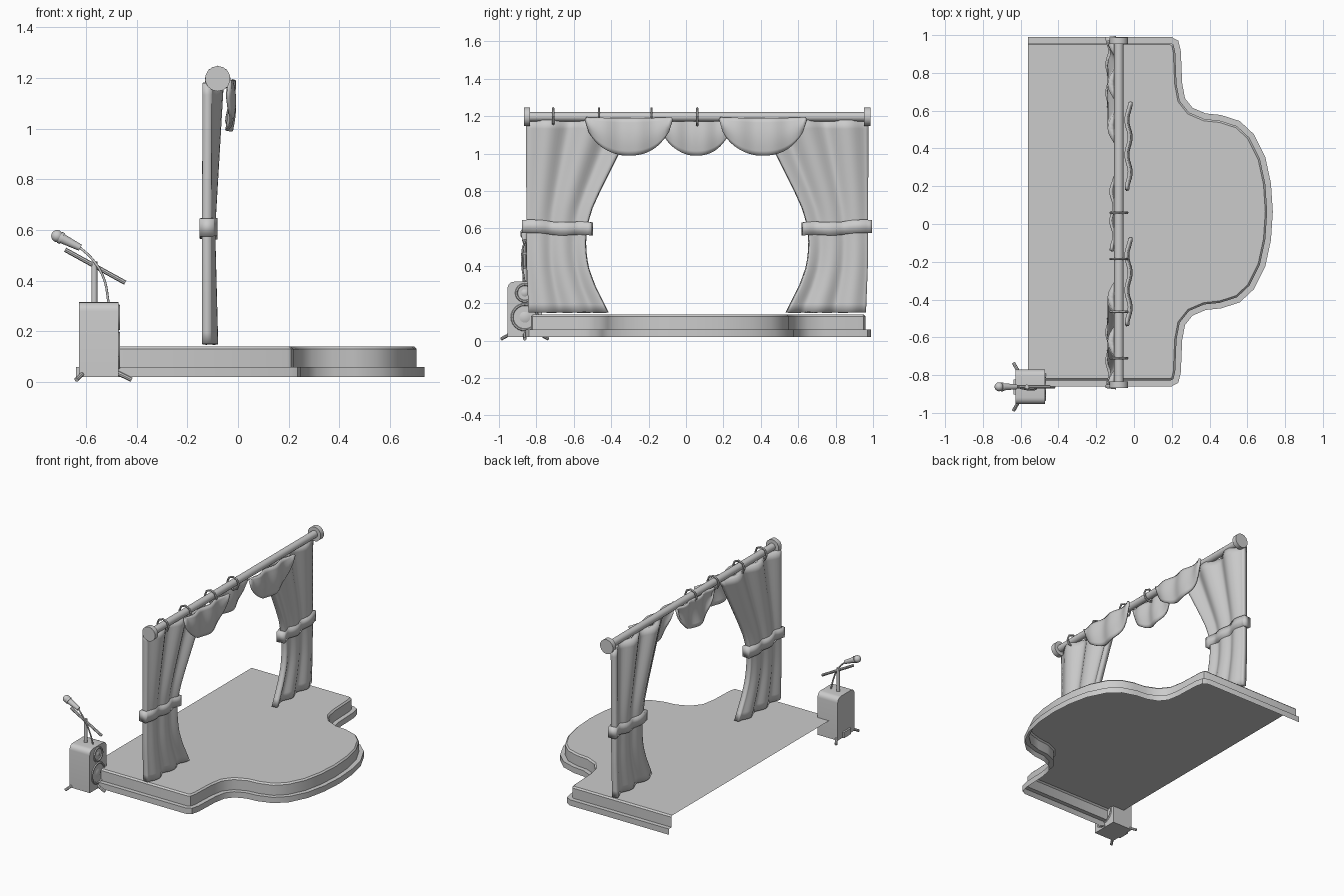
import bpy, bmesh, math
from mathutils import Vector

if "Cube" in bpy.data.objects:
    bpy.data.objects.remove(bpy.data.objects["Cube"])

CY = 0.06          # the stage set is symmetric about this y
ROD_X, ROD_Z = -0.08, 1.197


def smooth(o, angle=35):
    bpy.ops.object.select_all(action='DESELECT')
    o.select_set(True)
    bpy.context.view_layer.objects.active = o
    bpy.ops.object.shade_smooth_by_angle(angle=math.radians(angle))
    return o


def mesh_object(name, verts, faces, angle=35):
    me = bpy.data.meshes.new(name)
    me.from_pydata(verts, [], faces)
    bm = bmesh.new()
    bm.from_mesh(me)
    bmesh.ops.recalc_face_normals(bm, faces=bm.faces)
    bm.to_mesh(me)
    bm.free()
    o = bpy.data.objects.new(name, me)
    bpy.context.collection.objects.link(o)
    return smooth(o, angle)


def sheet(name, fn, nu, nv, thick):
    """Grid of fn(u, v) points, thickened evenly to both sides."""
    verts = [fn(i / nu, j / nv) for j in range(nv + 1) for i in range(nu + 1)]
    w = nu + 1
    faces = [(j * w + i, j * w + i + 1, (j + 1) * w + i + 1, (j + 1) * w + i)
             for j in range(nv) for i in range(nu)]
    o = mesh_object(name, verts, faces, 50)
    m = o.modifiers.new("thickness", 'SOLIDIFY')
    m.thickness, m.offset = thick, 0
    return o


def rod(name, a, b, r1, r2=None, sides=12):
    a, b = Vector(a), Vector(b)
    bpy.ops.mesh.primitive_cone_add(vertices=sides, radius1=r1, radius2=r1 if r2 is None else r2,
                                    depth=(b - a).length, location=(a + b) / 2)
    o = bpy.context.object
    o.rotation_euler = (b - a).to_track_quat('Z', 'Y').to_euler()
    o.name = name
    return smooth(o)


def torus(name, loc, rot, R, r, n, m):
    bpy.ops.mesh.primitive_torus_add(location=loc, rotation=rot, major_radius=R, minor_radius=r,
                                     major_segments=n, minor_segments=m)
    bpy.context.object.name = name
    return smooth(bpy.context.object)


def lerp_keys(keys, z):
    for (z0, a), (z1, b) in zip(keys, keys[1:]):
        if z <= z1:
            t = max(0, (z - z0) / (z1 - z0))
            return a + (b - a) * t
    return keys[-1][1]


# Stage: stepped shell, open below and at the back
half = [(0.735, 0), (0.725, 0.15), (0.695, 0.29), (0.635, 0.41), (0.56, 0.48), (0.46, 0.512),
        (0.38, 0.52), (0.31, 0.55), (0.27, 0.6), (0.255, 0.68), (0.248, 0.85), (0.235, 0.905),
        (0.2, 0.924), (-0.56, 0.924)]
outline = [Vector((x, -y)) for x, y in reversed(half[1:])] + [Vector(p) for p in half]


def inset(pts, d):
    out = []
    for i, p in enumerate(pts):
        dirs = []
        if i > 0:
            dirs.append((p - pts[i - 1]).normalized())
        if i < len(pts) - 1:
            dirs.append((pts[i + 1] - p).normalized())
        ns = [Vector((-t.y, t.x)) for t in dirs]
        n = sum(ns, Vector((0, 0))).normalized()
        out.append(p + n * d / n.dot(ns[0]))
    return out


rows = [(0, 0.02), (0, 0.06), (0.03, 0.06), (0.03, 0.13), (0.04, 0.14)]
verts = [(p.x, p.y + 0.065, z) for d, z in rows for p in inset(outline, d)]
n = len(outline)
faces = [(k * n + i, k * n + i + 1, (k + 1) * n + i + 1, (k + 1) * n + i)
         for k in range(len(rows) - 1) for i in range(n - 1)]
faces.append(tuple(range(4 * n, 5 * n)))
mesh_object("stage", verts, faces, 30)

# Curtain rod, end caps and rings
rod("curtain_rod", (ROD_X, CY - 0.9, ROD_Z), (ROD_X, CY + 0.9, ROD_Z), 0.025)
for s in (-1, 1):
    rod("rod_end_cap", (ROD_X, CY + s * 0.893, ROD_Z), (ROD_X, CY + s * 0.927, ROD_Z), 0.05, sides=14)
for y in (-0.71, -0.465, -0.185, 0.06):
    torus("curtain_ring", (ROD_X, y, ROD_Z), (math.pi / 2, 0, 0), 0.044, 0.007, 8, 6)

# Side curtains gathered by tie bands
INNER = [(0.15, 0.475), (0.22, 0.51), (0.3, 0.55), (0.4, 0.585), (0.5, 0.597), (0.6, 0.592),
         (0.7, 0.565), (0.8, 0.52), (0.9, 0.47), (1.0, 0.42), (1.09, 0.375), (1.18, 0.33)]
MID = [(0.15, -0.11), (0.6, -0.116), (1.18, -0.098)]
AMP = [(0.15, 0.014), (0.6, 0.008), (1.18, 0.024)]


def fold(u, z):
    return lerp_keys(MID, z) - lerp_keys(AMP, z) * math.cos(5 * math.pi * u)


def curtain(s):
    def fn(u, v):
        z = 0.15 + v * 1.03
        outer = lerp_keys([(0.15, 0.9), (0.4, 0.91), (1.18, 0.913)], z)
        return (fold(u, z), CY + s * (outer + (lerp_keys(INNER, z) - outer) * u), z)
    return fn


def band(s):
    def fn(u, v):
        z = 0.575 + 0.07 * v - 0.015 * u + 0.004 * math.sin(9 * u)
        return (fold(u, 0.6), CY + s * (0.932 - 0.372 * u), z)
    return fn


for s, side in ((-1, "left"), (1, "right")):
    sheet(side + "_curtain", curtain(s), 30, 22, 0.036)
    sheet(side + "_tie_band", band(s), 20, 1, 0.056)


# Swagged valances: outer two before the rod, middle one behind it
def valance(cy, w, x0):
    def fn(u, v):
        t = 2 * u - 1
        drop = 0.004 + 0.196 * (1 - abs(t) ** 2.2) ** 0.6
        x = x0 - 0.009 * math.cos(5 * math.pi * u) + 0.012 * math.sin(math.pi * v)
        return (x, cy + w * t, 1.19 - drop * v)
    return fn


for name, cy, w, x0 in (("left_valance", -0.305, 0.23, -0.035), ("middle_valance", 0.055, 0.195, -0.115),
                        ("right_valance", 0.412, 0.23, -0.035)):
    sheet(name, valance(cy, w, x0), 24, 8, 0.014)

# Speaker cabinet with rounded top edges
SX, SY = -0.55, -0.862
prof = [(-0.092, 0.02), (0.092, 0.02)]
for sgn, a0 in ((1, 0), (-1, 90)):
    for k in range(6):
        a = math.radians(a0 + 18 * k)
        prof.append((sgn * 0.057 + 0.035 * math.cos(a), 0.28 + 0.035 * math.sin(a)))
n = len(prof)
verts = [(x, SY + y, z) for x in (-0.627, -0.472) for y, z in prof]
faces = [(i, (i + 1) % n, n + (i + 1) % n, n + i) for i in range(n)]
faces += [tuple(range(n)), tuple(range(n, 2 * n))]
mesh_object("speaker_cabinet", verts, faces)
for z, r in ((0.255, 0.045), (0.125, 0.068)):
    torus("speaker_ring", (-0.472, SY, z), (0, math.pi / 2, 0), r, 0.007, 24, 6)
    rod("speaker_cone", (-0.474, SY, z), (-0.467, SY, z), r * 0.5, r * 0.25, 20)
bpy.ops.mesh.primitive_cube_add(size=1, location=(-0.632, SY, 0.04))
plate = bpy.context.object
plate.name, plate.scale = "rear_plate", (0.014, 0.08, 0.04)

# Tripod feet
for k in range(3):
    a = 2 * math.pi * k / 3
    c, s = math.cos(a), math.sin(a)
    rod("tripod_foot", (-0.565 + 0.05 * c, SY + 0.05 * s, 0.055),
        (-0.565 + 0.145 * c, SY + 0.145 * s, 0.009), 0.009, sides=8)

# Microphone stand, boom, microphone and cable
rod("stand_pole", (-0.567, SY, 0.3), (-0.567, SY, 0.475), 0.012)
rod("boom_arm", (-0.682, SY, 0.522), (-0.445, SY, 0.392), 0.009, sides=8)
rod("microphone_body", (-0.622, SY, 0.53), (-0.7, SY, 0.569), 0.013, 0.02)
rod("microphone_collar", (-0.694, SY, 0.566), (-0.704, SY, 0.571), 0.024)
bpy.ops.mesh.primitive_uv_sphere_add(segments=14, ring_count=8, radius=0.024, location=(-0.714, SY, 0.576))
bpy.context.object.name = "microphone_head"
smooth(bpy.context.object, 60)
cu = bpy.data.curves.new("microphone_cable", 'CURVE')
cu.dimensions, cu.bevel_depth, cu.bevel_resolution, cu.resolution_u = '3D', 0.005, 1, 5
sp = cu.splines.new('BEZIER')
pts = [(-0.624, SY, 0.531), (-0.575, SY - 0.012, 0.485), (-0.53, SY - 0.015, 0.41), (-0.51, SY, 0.31)]
sp.bezier_points.add(len(pts) - 1)
for b, p in zip(sp.bezier_points, pts):
    b.co = p
    b.handle_left_type = b.handle_right_type = 'AUTO'
bpy.context.collection.objects.link(bpy.data.objects.new("microphone_cable", cu))
